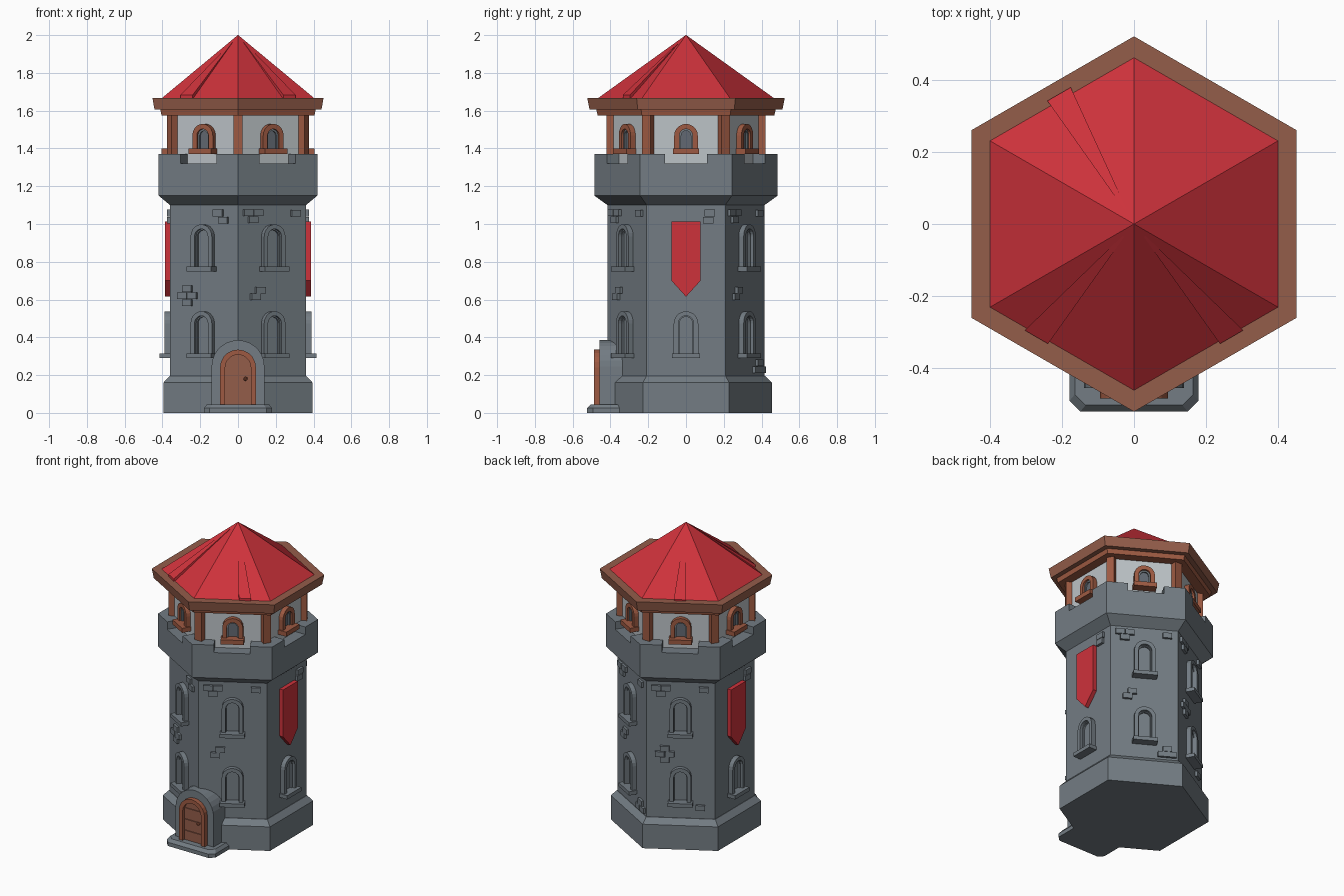
import bpy, bmesh, math
from mathutils import Vector

if "Cube" in bpy.data.objects:
    bpy.data.objects.remove(bpy.data.objects["Cube"])

def mat(name, r, g, b):
    m = bpy.data.materials.new(name)
    lin = [(c / 255 / 12.92) if c < 11 else ((c / 255 + 0.055) / 1.055) ** 2.4 for c in (r, g, b)]
    m.diffuse_color = (*lin, 1)
    m.use_nodes = True
    m.node_tree.nodes["Principled BSDF"].inputs["Base Color"].default_value = m.diffuse_color
    return m

STONE = mat("grey stone", 115, 124, 131)
PLASTER = mat("pale plaster", 188, 195, 199)
RED = mat("red roof and cloth", 206, 50, 59)
TRIM = mat("brown eave wood", 148, 93, 74)
WOOD = mat("warm brown wood", 158, 90, 66)
GLASS = mat("dark grey pane", 98, 105, 114)

FACES = [-120, -60, 0, 60, 120, 180]      # directions of the six walls

def finish(name, bm, material):
    bmesh.ops.recalc_face_normals(bm, faces=bm.faces)
    me = bpy.data.meshes.new(name)
    bm.to_mesh(me)
    bm.free()
    me.materials.append(material)
    ob = bpy.data.objects.new(name, me)
    bpy.context.collection.objects.link(ob)
    return ob

def on_wall(az, u, d, z):
    """Point at sideways u, outward distance d and height z on a wall."""
    a = math.radians(az)
    return Vector((d * math.cos(a) - u * math.sin(a), d * math.sin(a) + u * math.cos(a), z))

def loft(bm, loops):
    """Skin a list of point loops and cap both ends."""
    vs = [[bm.verts.new(p) for p in lp] for lp in loops]
    n = len(vs[0])
    for a, b in zip(vs, vs[1:]):
        for i in range(n):
            bm.faces.new((a[i], a[(i + 1) % n], b[(i + 1) % n], b[i]))
    bm.faces.new(vs[0])
    bm.faces.new(vs[-1])

def hexes(name, levels, material):
    """Stack of hexagons given as (half width across flats, z)."""
    bm = bmesh.new()
    loft(bm, [[on_wall(30 + 60 * i, 0, w / math.cos(math.pi / 6), z) for i in range(6)] for w, z in levels])
    return finish(name, bm, material)

def plate(bm, az, pts, d0, d1):
    loft(bm, [[on_wall(az, u, d, z) for u, z in pts] for d in (d0, d1)])

def rect(u, z, w, h):
    return [(u - w / 2, z - h / 2), (u + w / 2, z - h / 2), (u + w / 2, z + h / 2), (u - w / 2, z + h / 2)]

def arch(w, z0, z1, n=10):
    r = w / 2
    return [(-r, z0)] + [(-r * math.cos(math.pi * i / n), z1 - r + r * math.sin(math.pi * i / n))
                         for i in range(n + 1)] + [(r, z0)]

def arch_frame(bm, az, w, z0, z1, t, d0, d1):
    o, i = arch(w, z0, z1), arch(w - 2 * t, z0, z1 - t)
    rings = [[bm.verts.new(on_wall(az, u, d, z)) for u, z in lp]
             for lp, d in ((o, d0), (o, d1), (i, d1), (i, d0))]
    n = len(o)
    for k in range(4):
        a, b = rings[k], rings[(k + 1) % 4]
        for j in range(n - 1):
            bm.faces.new((a[j], a[j + 1], b[j + 1], b[j]))
    bm.faces.new([r[0] for r in rings])
    bm.faces.new([r[-1] for r in rings])

# Main stone masses
hexes("tower_base", [(0.395, 0), (0.395, 0.16), (0.363, 0.195)], STONE)
hexes("tower_body", [(0.36, 0.1), (0.36, 1.14)], STONE)
hexes("parapet", [(0.36, 1.10), (0.42, 1.15), (0.42, 1.32)], STONE)

# Merlons wrapping each corner, leaving a notch in the middle of each wall
bm = bmesh.new()
for az in FACES:
    def corner(z):
        pts = []
        for w in (0.42, 0.335):
            p = [on_wall(az, 0.11, w, z), on_wall(az + 30, 0, w / math.cos(math.pi / 6), z),
                 on_wall(az + 60, -0.11, w, z)]
            pts += p if w == 0.42 else p[::-1]
        return pts
    loft(bm, [corner(1.30), corner(1.37)])
finish("merlons", bm, STONE)

# Upper room with posts, eave and roof
hexes("upper_room", [(0.345, 1.30), (0.345, 1.59)], PLASTER)
bm = bmesh.new()
for az in FACES:
    plate(bm, az + 30, rect(0, 1.465, 0.05, 0.23), 0.36, 0.42)
finish("corner_posts", bm, WOOD)
hexes("eave_lower_beam", [(0.405, 1.575), (0.412, 1.61)], WOOD)
hexes("eave", [(0.442, 1.605), (0.453, 1.668)], TRIM)
hexes("roof", [(0.405, 1.665), (0.001, 2.0)], RED)

# Tapered ribs on three roof slopes
bm = bmesh.new()
for az, u0, end in ((-120, -0.078, 0.409), (-60, 0.078, 0.409), (120, 0, 0.418)):
    loops = []
    for d, w, h in ((0.045, 0.003, 0.002), (end, 0.0375, 0.022)):
        z, u = 2.0 - 0.335 * d / 0.405, u0 * d / end
        loops.append([on_wall(az, u - w, d, z - 0.004), on_wall(az, u + w, d, z - 0.004),
                      on_wall(az, u + w, d, z + h), on_wall(az, u - w, d, z + h)])
    loft(bm, loops)
finish("roof_ribs", bm, RED)

# Stone windows: lower on every wall, upper where there is no banner
bm = bmesh.new()
for az in FACES:
    for z in ([0.29] if az in (0, 180) else [0.29, 0.75]):
        arch_frame(bm, az, 0.13, z, z + 0.248, 0.024, 0.35, 0.39)
        arch_frame(bm, az, 0.09, z, z + 0.228, 0.01, 0.35, 0.372)
        plate(bm, az, rect(0, z + 0.012, 0.15, 0.025), 0.35, 0.415)
finish("stone_windows", bm, STONE)

# Upper room windows
frames, inner, panes = bmesh.new(), bmesh.new(), bmesh.new()
for az in FACES:
    arch_frame(frames, az, 0.125, 1.375, 1.53, 0.027, 0.34, 0.375)
    plate(frames, az, rect(0, 1.385, 0.14, 0.03), 0.34, 0.405)
    arch_frame(inner, az, 0.075, 1.395, 1.505, 0.012, 0.34, 0.362)
    plate(panes, az, arch(0.055, 1.395, 1.495), 0.342, 0.352)
finish("upper_window_frames", frames, WOOD)
finish("upper_window_inner_frames", inner, STONE)
finish("upper_window_panes", panes, GLASS)

# Banners on the two side walls
bm = bmesh.new()
for az in (0, 180):
    plate(bm, az, [(-0.077, 1.013), (-0.077, 0.70), (0, 0.615), (0.077, 0.70), (0.077, 1.013)], 0.355, 0.387)
finish("banners", bm, RED)

# Raised bricks in small clusters
TOP3 = [(-0.15, 1.06), (-0.09, 1.06), (-0.12, 1.022)]
PAIR = [(-0.075, 0.65), (-0.105, 0.614)]
CROSS = [(-0.097, 0.657), (-0.127, 0.62), (-0.067, 0.62), (-0.097, 0.583)]
TOP2 = [(0.09, 1.058), (0.122, 1.02)]
SIDE = [(0.125, 1.058), (0.118, 1.02)]
BRICKS = {-120: TOP2 + CROSS, -60: TOP3 + PAIR + [(0.14, 1.057)], 0: SIDE,
          60: TOP3 + PAIR + [(0.14, 1.057), (0.14, 0.265), (0.11, 0.228), (0.168, 0.228)],
          120: TOP3 + CROSS + [(0.14, 1.057), (0.12, 0.27)], 180: SIDE}
bm = bmesh.new()
for az, spots in BRICKS.items():
    for u, z in spots:
        plate(bm, az, rect(u, z, 0.056, 0.035), 0.35, 0.376)
finish("raised_bricks", bm, STONE)

# Doorway on the front corner
bm = bmesh.new()
plate(bm, -90, arch(0.28, 0, 0.385, 14), 0.33, 0.457)
finish("door_surround", bm, STONE)
bm = bmesh.new()
def step(w, d, c, z):
    return [on_wall(-90, u, y, z) for u, y in
            ((-w, 0.34), (-w, d - c), (-w + c, d), (w - c, d), (w, d - c), (w, 0.34))]
loft(bm, [step(0.18, 0.523, 0.03, 0), step(0.18, 0.523, 0.03, 0.025), step(0.165, 0.505, 0.03, 0.045)])
finish("door_step", bm, STONE)
bm = bmesh.new()
arch_frame(bm, -90, 0.19, 0.04, 0.335, 0.027, 0.45, 0.487)
finish("door_frame", bm, WOOD)
bm = bmesh.new()
plate(bm, -90, arch(0.14, 0.04, 0.31), 0.45, 0.466)
for z in (0.08, 0.155, 0.23):
    plate(bm, -90, rect(0, z, 0.13, 0.06), 0.46, 0.472)
finish("door_leaf", bm, TRIM)
bm = bmesh.new()
bmesh.ops.create_icosphere(bm, subdivisions=1, radius=0.012)
bmesh.ops.translate(bm, verts=bm.verts, vec=(0.04, -0.477, 0.18))
finish("door_knob", bm, WOOD)
